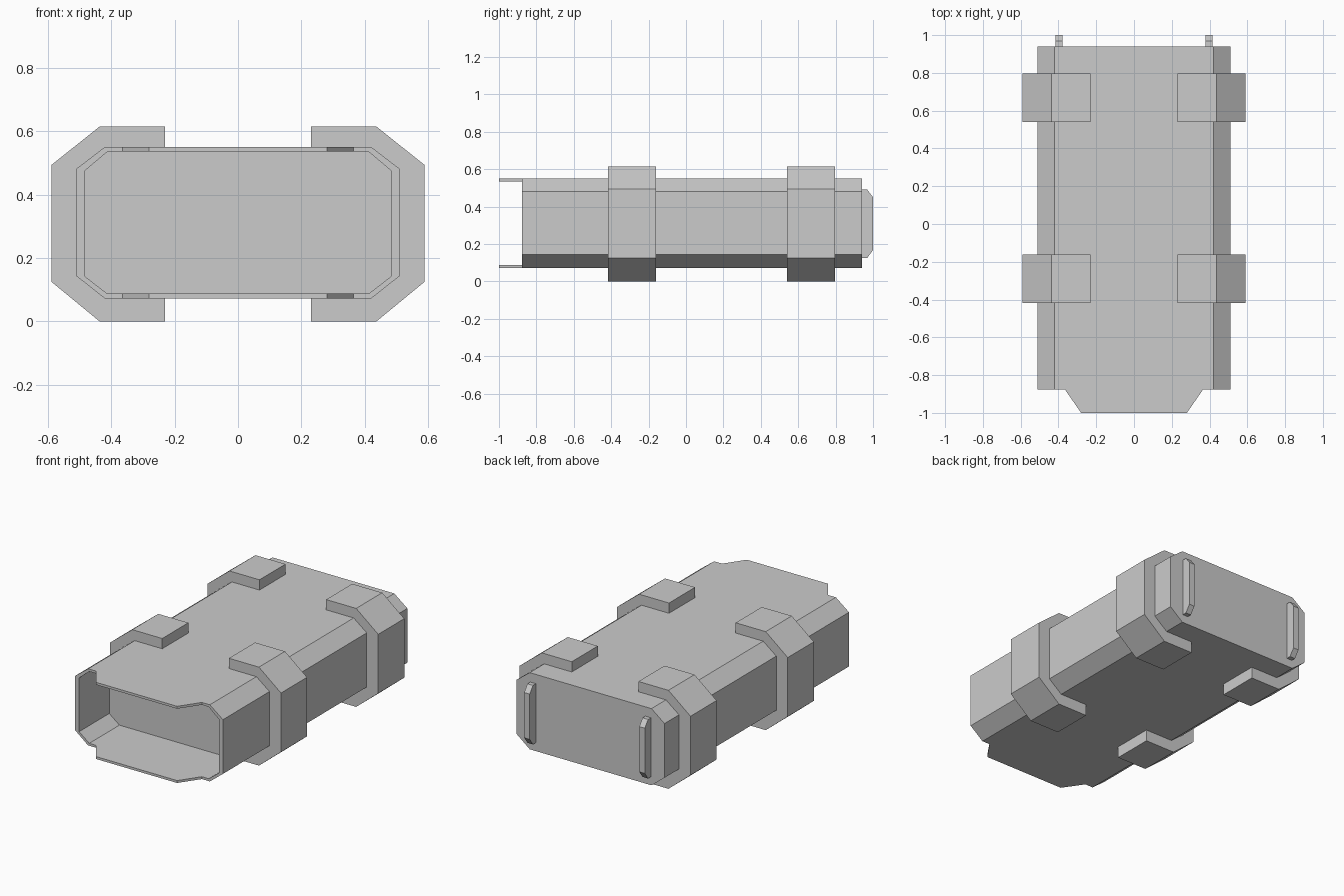
import bpy, bmesh

if "Cube" in bpy.data.objects:
    bpy.data.objects.remove(bpy.data.objects["Cube"])

def finish(name, bm):
    bmesh.ops.recalc_face_normals(bm, faces=bm.faces)
    mesh = bpy.data.meshes.new(name)
    bm.to_mesh(mesh)
    bm.free()
    obj = bpy.data.objects.new(name, mesh)
    bpy.context.collection.objects.link(obj)
    return obj

def extrude_face(bm, face, vec):
    new = bmesh.ops.extrude_face_region(bm, geom=[face])["geom"]
    verts = [v for v in new if isinstance(v, bmesh.types.BMVert)]
    bmesh.ops.translate(bm, verts=verts, vec=vec)
    return verts

def prism(name, pts, vec):
    bm = bmesh.new()
    face = bm.faces.new([bm.verts.new(p) for p in pts])
    extrude_face(bm, face, vec)
    return finish(name, bm)

def octagon(x, xc, z0, z0c, z1c, z1, tab=0.365):
    """Chamfered outline with extra points where the front tabs begin."""
    right = [(tab, z0), (xc, z0), (x, z0c), (x, z1c), (xc, z1), (tab, z1)]
    return right + [(-px, pz) for px, pz in reversed(right)]

# Body: chamfered box with a shallow recess in the front
FRONT, BACK, RECESS = -0.877, 0.94, -0.58
outer = octagon(0.51, 0.42, 0.072, 0.143, 0.481, 0.55)
inner = octagon(0.482, 0.412, 0.087, 0.141, 0.476, 0.535)
bm = bmesh.new()
rings = [[bm.verts.new((x, y, z)) for x, z in prof]
         for prof, y in ((outer, BACK), (outer, FRONT), (inner, FRONT), (inner, RECESS))]
bm.faces.new(rings[0])
bm.faces.new(rings[3])
rim_tabs = []
for r in range(3):
    for i in range(12):
        j = (i + 1) % 12
        f = bm.faces.new((rings[r][i], rings[r][j], rings[r + 1][j], rings[r + 1][i]))
        if r == 1 and i in (5, 11):
            rim_tabs.append(f)
# Tapered tabs growing from the top and bottom of the rim
for f in rim_tabs:
    verts = extrude_face(bm, f, (0, -1.0 - FRONT, 0))
    for v in verts:
        v.co.x *= 0.28 / 0.365
    if f.is_valid and all(abs(v.co.y - FRONT) < 1e-5 for v in f.verts):
        bm.faces.remove(f)
bmesh.ops.recalc_face_normals(bm, faces=bm.faces)
bmesh.ops.dissolve_limit(bm, angle_limit=0.01, verts=bm.verts, edges=bm.edges)
finish("body", bm)

# C-shaped clamps wrapping the sides, and upright ridges on the back
clamp = [(0.23, 0.614), (0.437, 0.614), (0.589, 0.493), (0.589, 0.125), (0.437, 0), (0.23, 0),
         (0.23, 0.075), (0.418, 0.075), (0.506, 0.145), (0.506, 0.479), (0.418, 0.547), (0.23, 0.547)]
ridge = [(0.935, 0.124), (0.968, 0.124), (1.0, 0.168), (1.0, 0.45), (0.968, 0.492), (0.935, 0.492)]
for side, s in (("right", 1), ("left", -1)):
    for place, y in (("front", -0.418), ("rear", 0.54)):
        prism(f"{place}_{side}_clamp", [(s * x, y, z) for x, z in clamp], (0, 0.257, 0))
    prism(f"{side}_back_ridge", [(s * 0.378, y, z) for y, z in ridge], (s * 0.038, 0, 0))
